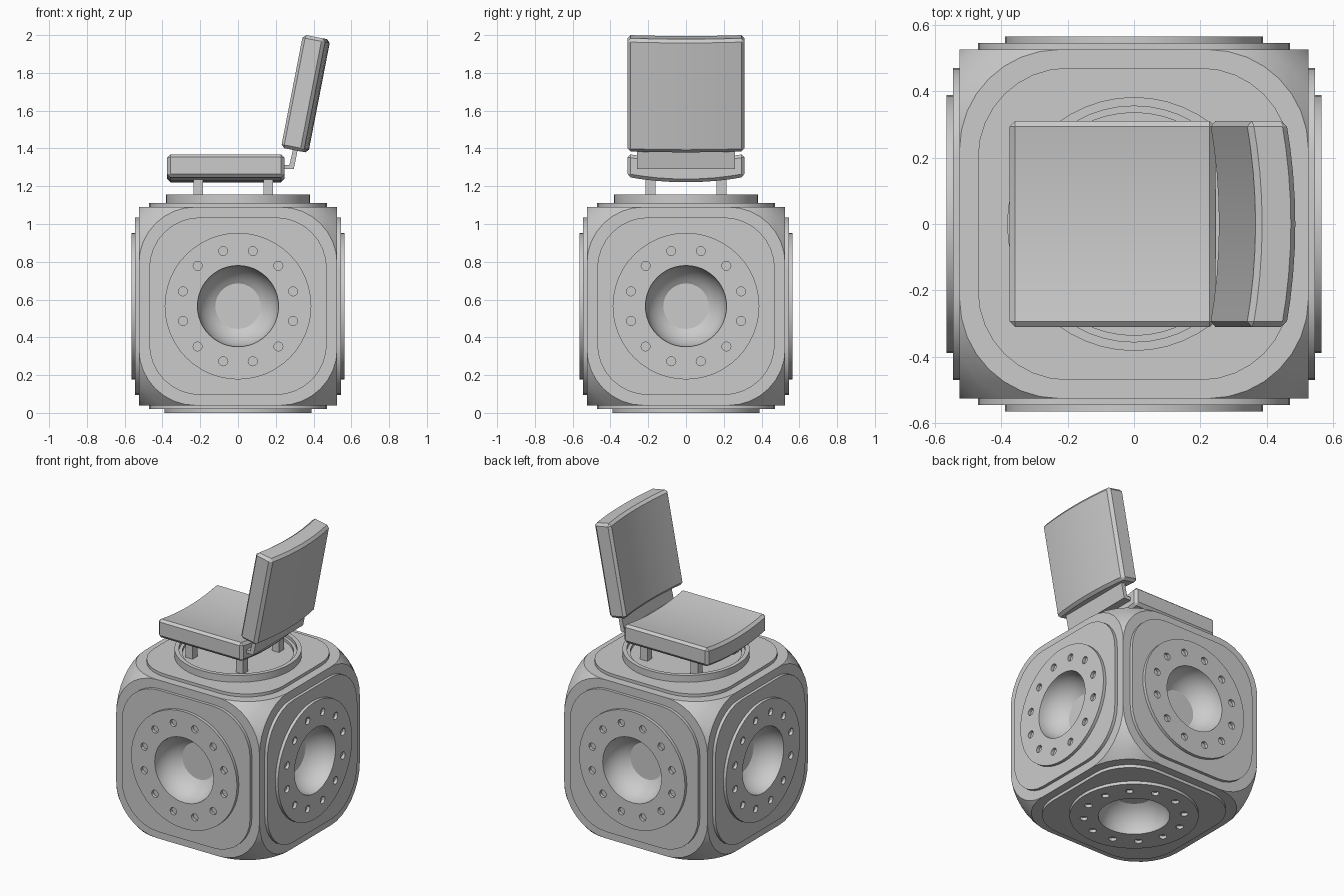
import bpy, bmesh, math
from mathutils import Matrix, Vector

if "Cube" in bpy.data.objects:
    bpy.data.objects.remove(bpy.data.objects["Cube"])

CZ = 0.565                                   # centre height of the cube body
grey = bpy.data.materials.new("plain_grey")
grey.diffuse_color = (0.6, 0.6, 0.6, 1)
grey.use_nodes = True
grey.node_tree.nodes["Principled BSDF"].inputs["Base Color"].default_value = grey.diffuse_color


def link(name, mesh, matrix=Matrix(), angle=30):
    mesh.materials.clear()
    mesh.materials.append(grey)
    mesh.shade_smooth()
    mesh.set_sharp_from_angle(angle=math.radians(angle))
    ob = bpy.data.objects.new(name, mesh)
    ob.matrix_world = matrix
    bpy.context.collection.objects.link(ob)
    return ob


def mesh_from(bm, name):
    bmesh.ops.recalc_face_normals(bm, faces=bm.faces[:])
    me = bpy.data.meshes.new(name)
    bm.to_mesh(me)
    bm.free()
    return me


def baked(ob):
    dg = bpy.context.evaluated_depsgraph_get()
    return bpy.data.meshes.new_from_object(ob.evaluated_get(dg))


def circle(r, n=48, cx=0, cy=0):
    return [(cx + r * math.cos(2 * math.pi * i / n), cy + r * math.sin(2 * math.pi * i / n))
            for i in range(n)]


def rounded_square(h, r, n=8):
    pts = []
    for k in range(4):
        a0 = k * math.pi / 2
        c = Matrix.Rotation(a0, 2) @ Vector((h - r, h - r))
        pts += [(c.x + r * math.cos(a0 + i * math.pi / 2 / n),
                 c.y + r * math.sin(a0 + i * math.pi / 2 / n)) for i in range(n + 1)]
    return pts


def slab(loops, z0, z1):
    """Flat plate with holes, from closed outlines."""
    cu = bpy.data.curves.new("outline", 'CURVE')
    cu.dimensions, cu.fill_mode, cu.extrude = '2D', 'BOTH', (z1 - z0) / 2
    for loop in loops:
        sp = cu.splines.new('POLY')
        sp.points.add(len(loop) - 1)
        for p, (x, y) in zip(sp.points, loop):
            p.co = (x, y, 0, 1)
        sp.use_cyclic_u = True
    ob = bpy.data.objects.new("outline", cu)
    bpy.context.collection.objects.link(ob)
    me = baked(ob)
    bpy.data.objects.remove(ob)
    me.transform(Matrix.Translation((0, 0, (z0 + z1) / 2)))
    bm = bmesh.new()
    bm.from_mesh(me)
    bmesh.ops.remove_doubles(bm, verts=bm.verts[:], dist=1e-5)
    return mesh_from(bm, "slab")


def lathe(profile, n=48):
    bm = bmesh.new()
    rings = [[bm.verts.new((x, y, z)) for x, y in circle(r, n)] for r, z in profile]
    for a, b in zip(rings, rings[1:]):
        for i in range(n):
            j = (i + 1) % n
            bm.faces.new((a[i], a[j], b[j], b[i]))
    bm.faces.new(rings[-1])
    me = bpy.data.meshes.new("lathe")
    bm.to_mesh(me)
    bm.free()
    return me


# Directions of the six cube faces (local z points outward)
base = Matrix.Translation((0, 0, CZ))
sides = {n: base @ Matrix.Rotation(k * math.pi / 2, 4, 'Z') @ Matrix.Rotation(math.pi / 2, 4, 'X')
         for k, n in enumerate(("front", "right", "back", "left"))}
sides["bottom"] = base @ Matrix.Rotation(math.pi, 4, 'X')
top = base

# Body: cube with softly cut corners, bored on five faces
bm = bmesh.new()
for m in [*sides.values(), top]:
    for x, y in rounded_square(0.525, 0.30):
        bm.verts.new(m @ Vector((x, y, 0.525)))
for x in (-1, 1):
    for y in (-1, 1):
        for z in (-1, 1):
            bm.verts.new(base @ Vector((x * 0.471, y * 0.471, z * 0.471)))
bmesh.ops.remove_doubles(bm, verts=bm.verts[:], dist=1e-4)
bmesh.ops.convex_hull(bm, input=bm.verts[:])
bmesh.ops.dissolve_limit(bm, angle_limit=0.01, verts=bm.verts[:], edges=bm.edges[:])
body = link("body", mesh_from(bm, "body"))

bm = bmesh.new()
for m in sides.values():
    bmesh.ops.create_cone(bm, cap_ends=True, segments=48, radius1=0.218, radius2=0.218, depth=0.3,
                          matrix=m @ Matrix.Translation((0, 0, 0.53)))
cutter = link("bore_cutter", mesh_from(bm, "bore_cutter"))
cutter.hide_render = True
mod = body.modifiers.new("bores", 'BOOLEAN')
mod.operation, mod.solver, mod.object = 'DIFFERENCE', 'EXACT', cutter
cut_mesh = baked(body)
bpy.data.objects.remove(body)
bpy.data.objects.remove(cutter)
link("body", cut_mesh)

# Face plates, bolt-hole flanges and bowl sockets
plate = slab([rounded_square(0.47, 0.27), circle(0.215)], 0.515, 0.545)
bolts = [circle(0.024, 12, x, y) for x, y in
         [(0.302 * math.cos(math.radians(15 + 30 * i)), 0.302 * math.sin(math.radians(15 + 30 * i)))
          for i in range(12)]]
flange = slab([circle(0.388), circle(0.215)] + bolts, 0.543, 0.565)
a_end = math.acos(0.12 / 0.215)
bowl = lathe([(0.215 * math.cos(a_end * i / 8),
               0.565 - 0.155 * math.sin(a_end * i / 8) / math.sin(a_end)) for i in range(9)])
for n, m in sides.items():
    link(n + "_plate", plate, m)
    link(n + "_flange", flange, m)
    link(n + "_socket", bowl, m)

# Top plate and rimmed seat base
link("top_plate", slab([rounded_square(0.47, 0.27)], 0.515, 0.545), top)
link("seat_base_rim", lathe([(0.382, 0.54), (0.382, 0.59), (0.355, 0.59), (0.355, 0.57),
                             (0.335, 0.57), (0.335, 0.552)]), top)


def cushion(name, length, matrix):
    """Slab gently dished across its width, with chamfered edges."""
    n, w, t, sag = 8, 0.31, 0.122, 0.028
    bm = bmesh.new()
    ys = [-w + 2 * w * i / n for i in range(n + 1)]
    dip = lambda y: sag * (y / w) ** 2 - (t + sag) / 2
    outline = [(y, dip(y)) for y in ys] + [(y, dip(y) + t) for y in reversed(ys)]
    f = bm.faces.new([bm.verts.new((-length / 2, y, z)) for y, z in outline])
    ex = bmesh.ops.extrude_face_region(bm, geom=[f])
    bmesh.ops.translate(bm, vec=(length, 0, 0),
                        verts=[v for v in ex["geom"] if isinstance(v, bmesh.types.BMVert)])
    bmesh.ops.recalc_face_normals(bm, faces=bm.faces[:])
    sharp = [e for e in bm.edges if e.calc_face_angle(0) > 0.9]
    bmesh.ops.bevel(bm, geom=sharp, offset=0.017, segments=1, affect='EDGES')
    link(name, mesh_from(bm, name), matrix)


# Seat and leaning backrest
cushion("seat", 0.62, Matrix.Translation((-0.065, 0, 1.296)))
cushion("backrest", 0.61, Matrix.Translation((0.357, 0, 1.69)) @
        Matrix.Rotation(math.radians(-79), 4, 'Y'))

# Bent bracket joining seat and backrest
bracket = slab([[(0.2, 1.29), (0.295, 1.29), (0.322, 1.42), (0.297, 1.42),
                 (0.272, 1.312), (0.2, 1.312)]], -0.26, 0.26)
link("backrest_bracket", bracket, Matrix.Rotation(math.pi / 2, 4, 'X'))

# Four short seat legs
for i, x in enumerate((-0.21, 0.16)):
    for j, y in enumerate((-0.188, 0.188)):
        bm = bmesh.new()
        bmesh.ops.create_cube(bm, size=1, matrix=Matrix.Translation((x, y, 1.182)) @
                              Matrix.Diagonal((0.052, 0.052, 0.14, 1)))
        link(f"seat_leg_{i * 2 + j + 1}", mesh_from(bm, "seat_leg"))
